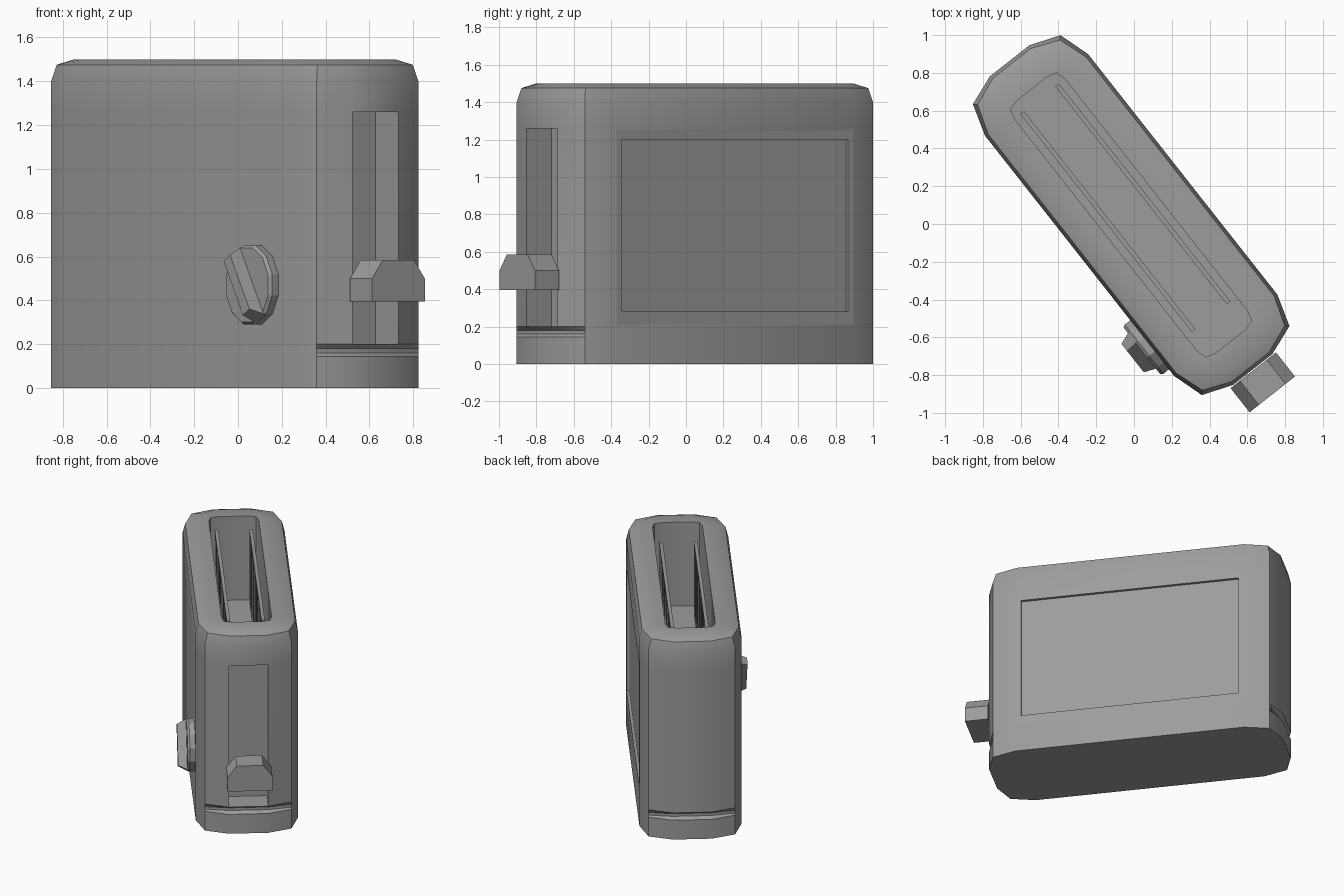
import bpy, bmesh, math
from mathutils import Matrix

if "Cube" in bpy.data.objects:
    bpy.data.objects.remove(bpy.data.objects["Cube"])

# Local frame: x along the toaster, y across it; everything is turned into place
PLACE = Matrix.Translation((-0.015, 0.047, 0)) @ Matrix.Rotation(math.radians(-51.8), 4, 'Z')
GREY = bpy.data.materials.new("dark_grey")
GREY.diffuse_color = (0.335, 0.335, 0.335, 1)
GREY.use_nodes = True
GREY.node_tree.nodes["Principled BSDF"].inputs["Base Color"].default_value = GREY.diffuse_color


def finish(bm, name):
    bmesh.ops.recalc_face_normals(bm, faces=bm.faces[:])
    me = bpy.data.meshes.new(name)
    bm.to_mesh(me)
    bm.free()
    me.materials.append(GREY)
    ob = bpy.data.objects.new(name, me)
    bpy.context.collection.objects.link(ob)
    ob.matrix_world = PLACE
    return ob


def box(bm, lo, hi):
    size = [b - a for a, b in zip(lo, hi)]
    mid = [(a + b) / 2 for a, b in zip(lo, hi)]
    m = Matrix.Translation(mid) @ Matrix.Diagonal((*size, 1))
    return bmesh.ops.create_cube(bm, size=1, matrix=m)['verts']


def loft(bm, rings):
    rows = [[bm.verts.new(p) for p in r] for r in rings]
    n = len(rows[0])
    for a, b in zip(rows, rows[1:]):
        for i in range(n):
            bm.faces.new((a[i], a[(i + 1) % n], b[(i + 1) % n], b[i]))
    bm.faces.new(rows[0][::-1])
    bm.faces.new(rows[-1])


def outline(q, z):
    # mirror three corner points into a 12-sided ring
    pts = q + [(-x, y) for x, y in q[::-1]]
    pts += [(-x, -y) for x, y in pts]
    return [(x, y, z) for x, y in pts]


def inset(d):
    return [(1.04 - d, 0.133 - d / 3), (0.98 - d, 0.295 - d), (0.81 - d / 3, 0.348 - d)]


def sink(bm, face, place):
    # inset a face, then place its inner corners exactly
    bmesh.ops.inset_individual(bm, faces=[face], thickness=0.01)
    for v in face.verts:
        v.co = place(v.co)


def rect(hx, z0, z1, y):
    return lambda c: (math.copysign(hx, c.x), y, z0 if c.z < 0.7 else z1)


# Body shell: walls with a thin groove at each end, rounded top, open bread well
full = inset(0)
groove = [(1.01, 0.133)] + full[1:]
well = [(0.85, 0.10), (0.835, 0.155), (0.78, 0.17)]
bm = bmesh.new()
loft(bm, [outline(full, 0), outline(full, 0.145), outline(groove, 0.16),
          outline(groove, 0.18), outline(full, 0.20), outline(full, 1.26), outline(full, 1.40),
          outline(inset(0.018), 1.475), outline(inset(0.075), 1.50),
          outline(well, 1.50), outline(well, 0.87)])
bmesh.ops.recalc_face_normals(bm, faces=bm.faces[:])
walls = [f for f in bm.faces if abs(f.calc_center_median().z - 0.73) < 0.01]
end = max(walls, key=lambda f: f.calc_center_median().x)
side = max(walls, key=lambda f: f.calc_center_median().y)

# Lever channel in the end wall, shallow panel in the back side wall
sink(bm, end, lambda c: (0.87, math.copysign(0.133, c.y), 0.20 if c.z < 0.7 else 1.26))
sink(bm, side, rect(0.80, 0.22, 1.24, 0.348))
sink(bm, side, rect(0.77, 0.28, 1.20, 0.348))
sink(bm, side, rect(0.77, 0.28, 1.20, 0.328))
body = finish(bm, "toaster_body")
body.select_set(True)
bpy.context.view_layer.objects.active = body
bpy.ops.object.shade_smooth_by_angle(angle=math.radians(30))

# Bread racks: two rails joined by upright wires
for s, name in ((-1, "front_bread_rack"), (1, "back_bread_rack")):
    bm = bmesh.new()
    y = s * 0.118
    for z in (0.90, 1.42):
        box(bm, (-0.785, y - 0.012, z - 0.012), (0.685, y + 0.012, z + 0.012))
    for i in range(16):
        x = -0.766 + i * 1.437 / 15
        box(bm, (x - 0.01, y - 0.01, 0.90), (x + 0.01, y + 0.01, 1.42))
    finish(bm, name)

# Lever handle with chamfered top corners
prof = [(-0.153, 0.395), (0.153, 0.395), (0.153, 0.50), (0.09, 0.585), (-0.09, 0.585), (-0.153, 0.50)]
bm = bmesh.new()
loft(bm, [[(x, y, z) for y, z in prof] for x in (1.045, 1.208)])
finish(bm, "lever_handle")

# Browning dial: twelve-sided disc with a tilted grip bar
bm = bmesh.new()
rings = []
for r, y in ((0.185, -0.335), (0.187, -0.385), (0.175, -0.40)):
    rings.append([(0.60 + 0.92 * r * math.cos(a), y, 0.47 + r * math.sin(a))
                  for a in (math.tau * (i + 0.5) / 12 for i in range(12))])
loft(bm, rings)
grip = box(bm, (-0.04, -0.462, -0.178), (0.04, -0.39, 0.178))
for v in grip:
    if v.co.y < -0.43:
        v.co.x *= 0.7
        v.co.z *= 0.8
bmesh.ops.transform(bm, verts=grip, matrix=Matrix.Translation((0.60, 0, 0.47))
                    @ Matrix.Rotation(math.radians(-30), 4, 'Y'))
finish(bm, "browning_dial")
